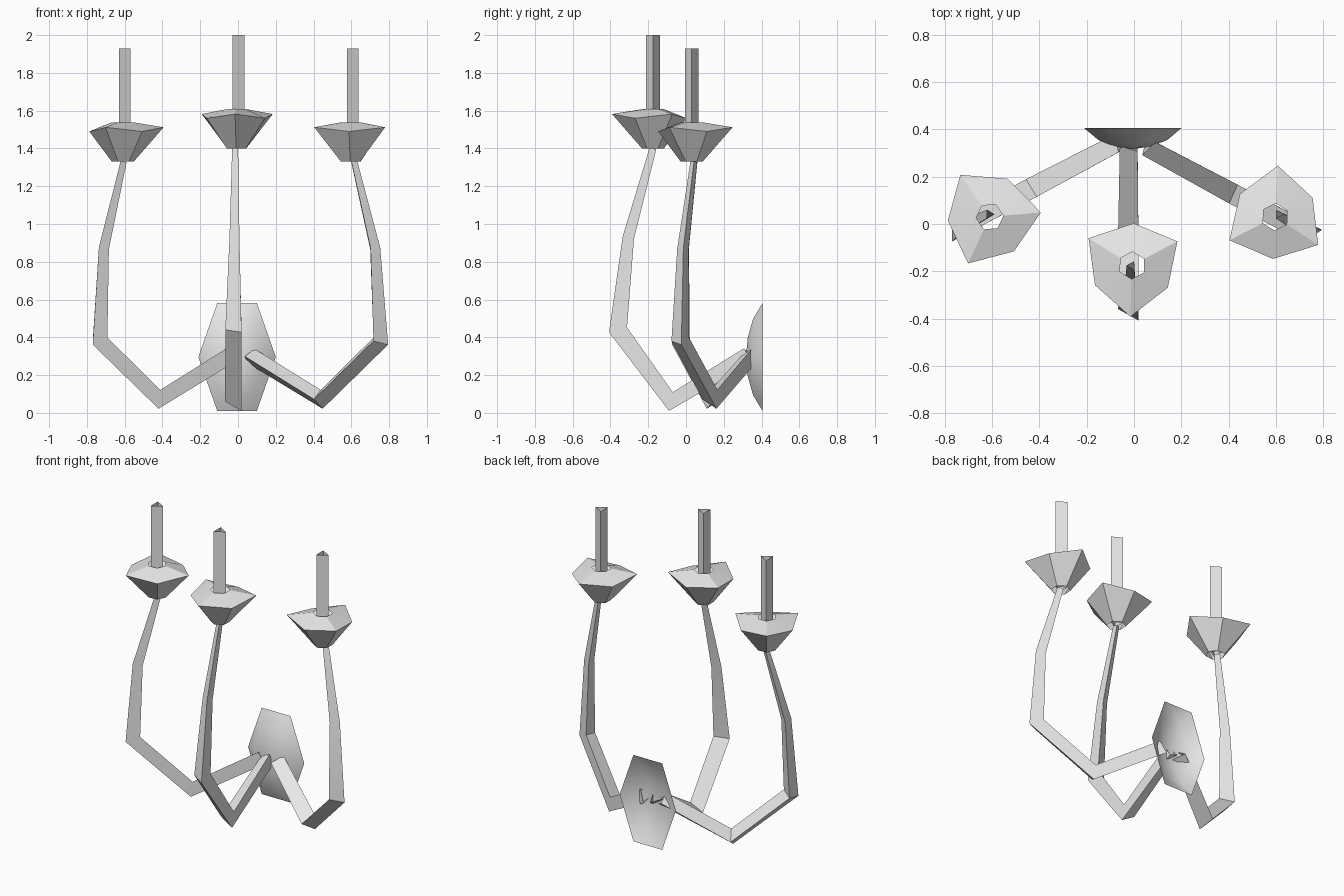
import bpy, math
from mathutils import Vector

if "Cube" in bpy.data.objects:
    bpy.data.objects.remove(bpy.data.objects["Cube"])

metal = bpy.data.materials.new("pale_grey")
metal.diffuse_color = (0.8, 0.8, 0.8, 1)
metal.use_nodes = True
metal.node_tree.nodes["Principled BSDF"].inputs["Base Color"].default_value = metal.diffuse_color


def skin(name, rings, tip=None, angle=30):
    """Join rings of points into an open shell, optionally closed by a tip."""
    n = len(rings[0])
    verts = [p for ring in rings for p in ring]
    faces = []
    for k in range(len(rings) - 1):
        for i in range(n):
            j = (i + 1) % n
            faces.append((k * n + i, k * n + j, (k + 1) * n + j, (k + 1) * n + i))
    if tip is not None:
        last = (len(rings) - 1) * n
        verts.append(tip)
        faces += [(last + i, last + (i + 1) % n, len(verts) - 1) for i in range(n)]
    mesh = bpy.data.meshes.new(name)
    mesh.from_pydata(verts, [], faces)
    mesh.materials.append(metal)
    obj = bpy.data.objects.new(name, mesh)
    bpy.context.collection.objects.link(obj)
    bpy.ops.object.select_all(action='DESELECT')
    bpy.context.view_layer.objects.active = obj
    obj.select_set(True)
    bpy.ops.object.shade_smooth_by_angle(angle=math.radians(angle))
    return obj


def arm(name, origin, turn, path):
    """Tapered three-sided tube following a bent path in an upright plane."""
    t = math.radians(turn)
    out = Vector((math.sin(t), -math.cos(t), 0))
    side = Vector((math.cos(t), math.sin(t), 0))
    up = Vector((0, 0, 1))
    pts = [Vector(origin) + out * s + up * z for s, z, r in path]
    rings = []
    for i, p in enumerate(pts):
        a = (p - pts[i - 1]).normalized() if i else Vector()
        b = (pts[i + 1] - p).normalized() if i < len(pts) - 1 else Vector()
        normal = (a + b).normalized().cross(side)
        r = path[i][2]
        rings.append([p + r * (math.cos(q) * side + math.sin(q) * normal)
                      for q in (math.pi / 3, math.pi, -math.pi / 3)])
    skin(name, rings)


def cup(name, x, y, z, phase):
    """Open six-sided cup with alternating long and short rim corners."""
    def ring(radii, heights):
        return [(x + radii[i % 2] * math.cos(math.radians(phase + 60 * i)),
                 y + radii[i % 2] * math.sin(math.radians(phase + 60 * i)),
                 z + heights[i % 2]) for i in range(6)]
    skin(name, [ring((.058, .058), (0, 0)),
                ring((.217, .178), (.182, .16)),
                ring((.058, .058), (.208, .208))], angle=25)


def candle(name, x, y, z0, z1):
    """Three-sided upright tube."""
    rings = [[(x + .042 * math.cos(a), y + .042 * math.sin(a), z)
              for a in (0, math.tau / 3, -math.tau / 3)] for z in (z0, z1)]
    skin(name, rings)


# Wall plate: shallow open six-sided dome
hexagon = [(.205, 0), (.105, .285), (-.105, .285),
           (-.205, 0), (-.105, -.285), (.105, -.285)]
plate_rings = [[(-.005 + x * s, y, .296 + z * s) for x, z in hexagon]
               for s, y in ((1, .405), (.71, .355), (.36, .327))]
skin("wall_plate", plate_rings, tip=(-.005, .317, .296), angle=60)

# Arms: distance outward, height, radius
mid_path = [(.01, .305, .05), (.42, .06, .058), (.70, .44, .057),
            (.645, .93, .035), (.515, 1.4, .021)]
side_path = [(.01, .30, .05), (.43, .072, .058), (.785, .38, .055),
             (.757, .87, .035), (.635, 1.33, .021)]
arm("middle_arm", (-.01, .34, 0), 0, mid_path)
arm("left_arm", (-.05, .34, 0), -62, side_path)
arm("right_arm", (.05, .34, 0), 62, side_path)

# Cups and candles
for label, x, y, z, phase in (("middle", -.008, -.175, 1.4, 28),
                              ("left", -.61, .03, 1.33, 5),
                              ("right", .597, .03, 1.33, 87)):
    cup(label + "_cup", x, y, z, phase)
    candle(label + "_candle", x, y, z + .01, z + .6)
